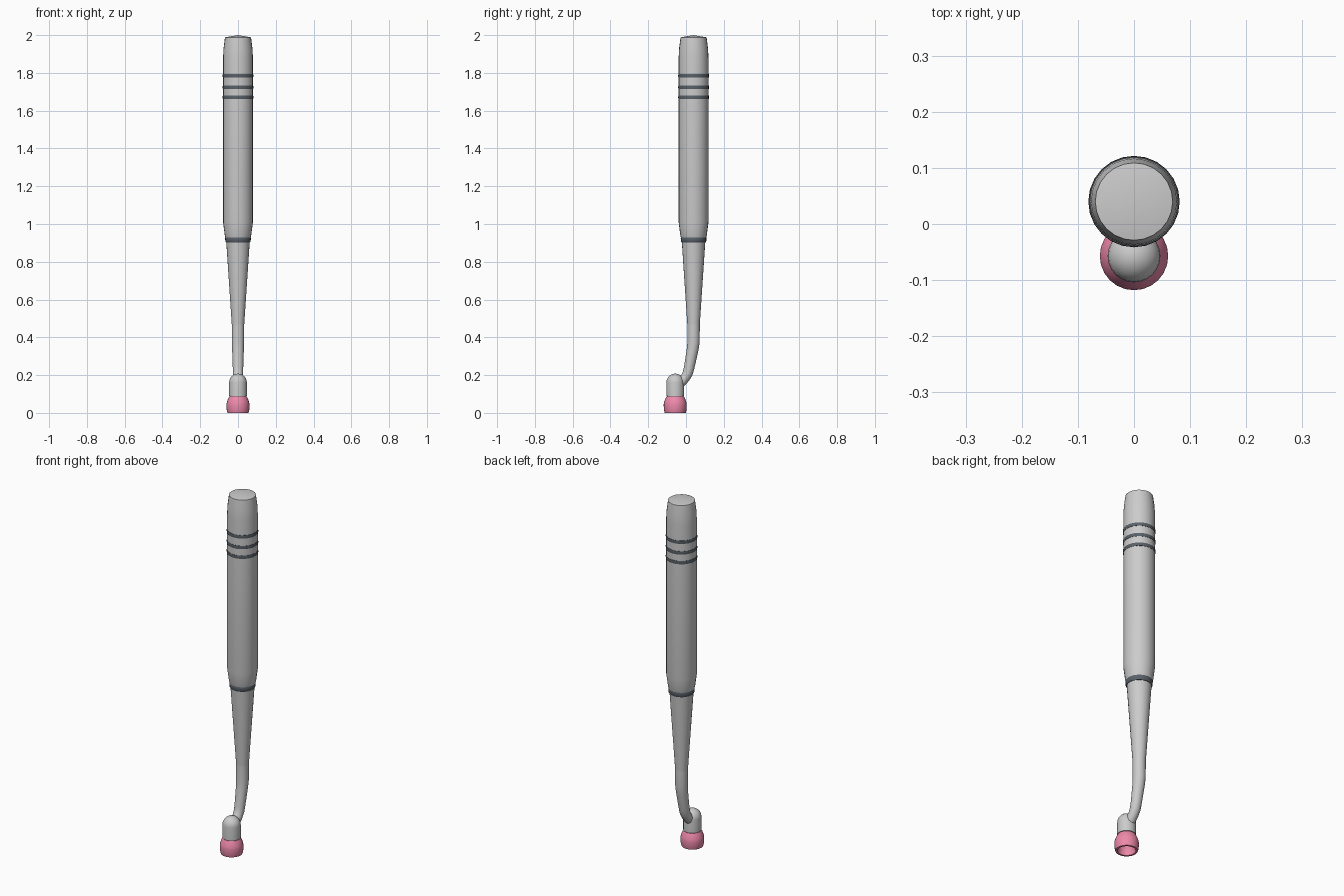
import bpy, bmesh, math
from mathutils import Vector, Quaternion

if "Cube" in bpy.data.objects:
    bpy.data.objects.remove(bpy.data.objects["Cube"])

SIDES = 24
HANDLE_Y, HEAD_Y = 0.04, -0.057


def material(name, rgb):
    m = bpy.data.materials.new(name)
    m.diffuse_color = (*rgb, 1)
    m.use_nodes = True
    m.node_tree.nodes["Principled BSDF"].inputs["Base Color"].default_value = m.diffuse_color
    return m


DARK = material("dark_grey", (0.10, 0.12, 0.14))
LIGHT = material("warm_grey", (0.56, 0.55, 0.54))
PINK = material("pink_rubber", (0.85, 0.25, 0.40))


def sweep(name, stations, mat=None, sides=SIDES, closed=False):
    """Skin circles given as (centre, axis, radius); radius 0 makes a pole."""
    bm = bmesh.new()
    rings = []
    for centre, axis, r in stations:
        rot = Vector((0, 0, 1)).rotation_difference(Vector(axis))
        c = Vector(centre)
        if r == 0:
            rings.append([bm.verts.new(c)])
            continue
        rings.append([bm.verts.new(c + rot @ Vector((r * math.cos(a), r * math.sin(a), 0)))
                      for a in (2 * math.pi * i / sides for i in range(sides))])
    pairs = list(zip(rings, rings[1:]))
    if closed:
        pairs.append((rings[-1], rings[0]))
    for a, b in pairs:
        for i in range(sides):
            j = (i + 1) % sides
            quad = [a[i % len(a)], a[j % len(a)], b[j % len(b)], b[i % len(b)]]
            bm.faces.new(list(dict.fromkeys(quad)))
    if not closed:
        for ring in (rings[0], rings[-1]):
            if len(ring) > 1:
                bm.faces.new(ring)
    bmesh.ops.recalc_face_normals(bm, faces=bm.faces)
    me = bpy.data.meshes.new(name)
    bm.to_mesh(me)
    bm.free()
    ob = bpy.data.objects.new(name, me)
    bpy.context.collection.objects.link(ob)
    if mat:
        me.materials.append(mat)
    bpy.ops.object.select_all(action='DESELECT')
    ob.select_set(True)
    bpy.context.view_layer.objects.active = ob
    bpy.ops.object.shade_smooth_by_angle(angle=math.radians(30))
    return ob


def lathe(name, y, profile, mat=None, **kw):
    """Turn an (r, z) profile around a vertical axis at y."""
    return sweep(name, [((0, y, z), (0, 0, 1), r) for r, z in profile], mat, **kw)


# Handle body with tapered ends and slightly crowned top
lathe("handle", HANDLE_Y, [(0.066, 0.925), (0.070, 0.94), (0.079, 1.01), (0.079, 1.88),
                           (0.0765, 1.93), (0.069, 1.988), (0, 2.0)])

# Grip rings near the top
for i, z in enumerate((1.67, 1.725, 1.785)):
    lathe(f"grip_ring_{i + 1}", HANDLE_Y,
          [(0.074, z - 0.009), (0.0805, z - 0.009), (0.0815, z),
           (0.0805, z + 0.009), (0.074, z + 0.009)], DARK, closed=True)

# Collar between handle and cone
lathe("collar", HANDLE_Y, [(0.064, 0.902), (0.067, 0.907), (0.068, 0.926), (0.066, 0.931)], DARK)

# Tapered nose cone
lathe("nose_cone", HANDLE_Y, [(0.033, 0.468), (0.062, 0.904)], LIGHT)

# Bent neck, following a quick smooth curve to the head
path = [(0.04, 0.47, 0.033), (0.04, 0.375, 0.0325), (0.035, 0.335, 0.031),
        (0.016, 0.235, 0.0275), (0.009, 0.21, 0.027), (-0.005, 0.185, 0.026),
        (-0.05, 0.135, 0.025)]
pts = [Vector((0, y, z)) for y, z, _ in path]
stations = []
for i, p in enumerate(pts):
    tangent = (pts[min(i + 1, len(pts) - 1)] - pts[max(i - 1, 0)]).normalized()
    if i == 0:
        tangent = Vector((0, 0, -1))
    stations.append((p, -tangent, path[i][2]))
sweep("neck", stations)

# Domed head
R = 0.047
dome = [(R * math.cos(a), 0.161 + R * math.sin(a))
        for a in (math.radians(15 * k) for k in range(6))]
lathe("head", HEAD_Y, [(R, 0.09)] + dome + [(0, 0.161 + R)])

# Dark seat between head and cup
lathe("cup_seat", HEAD_Y, [(0.043, 0.082), (0.043, 0.092)], DARK)

# Hollow flexible cup
lathe("polishing_cup", HEAD_Y,
      [(0, 0.087), (0.046, 0.087), (0.052, 0.076), (0.059, 0.057), (0.061, 0.045),
       (0.0605, 0.02), (0.057, 0.004), (0.056, 0.0), (0.046, 0.0), (0.044, 0.012),
       (0.040, 0.04), (0.028, 0.058), (0, 0.062)], PINK)
